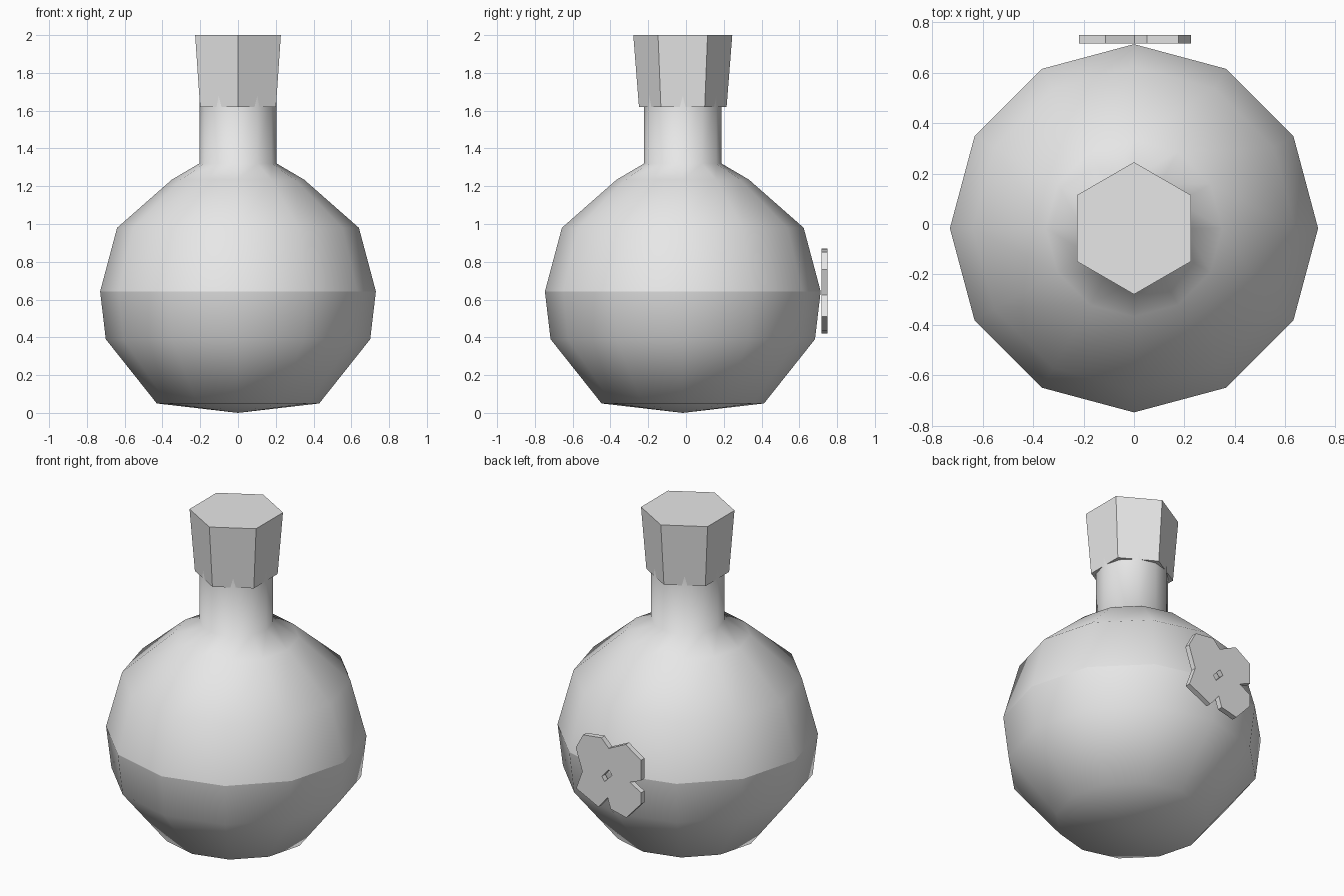
import bpy, bmesh, math

if "Cube" in bpy.data.objects:
    bpy.data.objects.remove(bpy.data.objects["Cube"])

CY = -0.017  # bottle axis in y

grey = bpy.data.materials.new("plain_grey")
grey.diffuse_color = (0.8, 0.8, 0.8, 1)
grey.use_nodes = True
grey.node_tree.nodes["Principled BSDF"].inputs["Base Color"].default_value = grey.diffuse_color


def lathe(name, profile, sides, turn=0.0, smooth=True):
    """Spin (radius, z) points around the bottle axis; radius 0 makes a pole."""
    bm = bmesh.new()
    rings = []
    for r, z in profile:
        if r == 0:
            rings.append([bm.verts.new((0, CY, z))] * sides)
        else:
            rings.append([bm.verts.new((r * math.cos(turn + math.tau * i / sides),
                                        CY + r * math.sin(turn + math.tau * i / sides), z))
                          for i in range(sides)])
    for a, b in zip(rings, rings[1:]):
        for i in range(sides):
            j = (i + 1) % sides
            bm.faces.new(list(dict.fromkeys((a[i], a[j], b[j], b[i]))))
    # close open ends of the flat shaded parts
    if not smooth:
        bm.faces.new(rings[0][::-1])
        bm.faces.new(rings[-1])
    for f in bm.faces:
        f.smooth = smooth
    mesh = bpy.data.meshes.new(name)
    bm.to_mesh(mesh)
    bm.free()
    mesh.materials.append(grey)
    ob = bpy.data.objects.new(name, mesh)
    bpy.context.collection.objects.link(ob)
    return ob


# Round bottle in two halves, giving the crease around the middle
lathe("bottle_lower", [(0, 0), (0.43, 0.05), (0.70, 0.39), (0.73, 0.643)], 12)
lathe("bottle_upper", [(0.73, 0.643), (0.64, 0.98), (0.35, 1.235),
                       (0.205, 1.32), (0.205, 1.70)], 12)

# Six-sided stopper, wider at the top
lathe("stopper", [(0.232, 1.62), (0.262, 2.0)], 6, math.pi / 6, smooth=False)

# Four-petal flower plate on the back, with a small hole
petals = [(0, .17), (.05, .222), (.175, .207), (.225, .115), (.18, -.02),
          (.222, -.135), (.07, -.21), (.008, -.135), (-.013, -.2), (-.12, -.225),
          (-.22, -.115), (-.22, -.045), (-.145, 0), (-.22, .03), (-.22, .155),
          (-.115, .225)]
hole = [(.046, -.014), (0, .038), (-.022, .01), (.028, -.042)]
curve = bpy.data.curves.new("flower", "CURVE")
curve.dimensions = "2D"
curve.fill_mode = "BOTH"
curve.extrude = 0.0165
for pts in (petals, hole):
    s = curve.splines.new("POLY")
    s.points.add(len(pts) - 1)
    for p, (x, z) in zip(s.points, pts):
        p.co = (x, z, 0, 1)
    s.use_cyclic_u = True
curve.materials.append(grey)
flower = bpy.data.objects.new("flower", curve)
bpy.context.collection.objects.link(flower)
flower.location = (0.002, 0.733, 0.645)
flower.rotation_euler = (math.pi / 2, 0, 0)
bpy.context.view_layer.objects.active = flower
flower.select_set(True)
bpy.ops.object.convert(target="MESH")
for p in bpy.context.object.data.polygons:
    p.use_smooth = False
